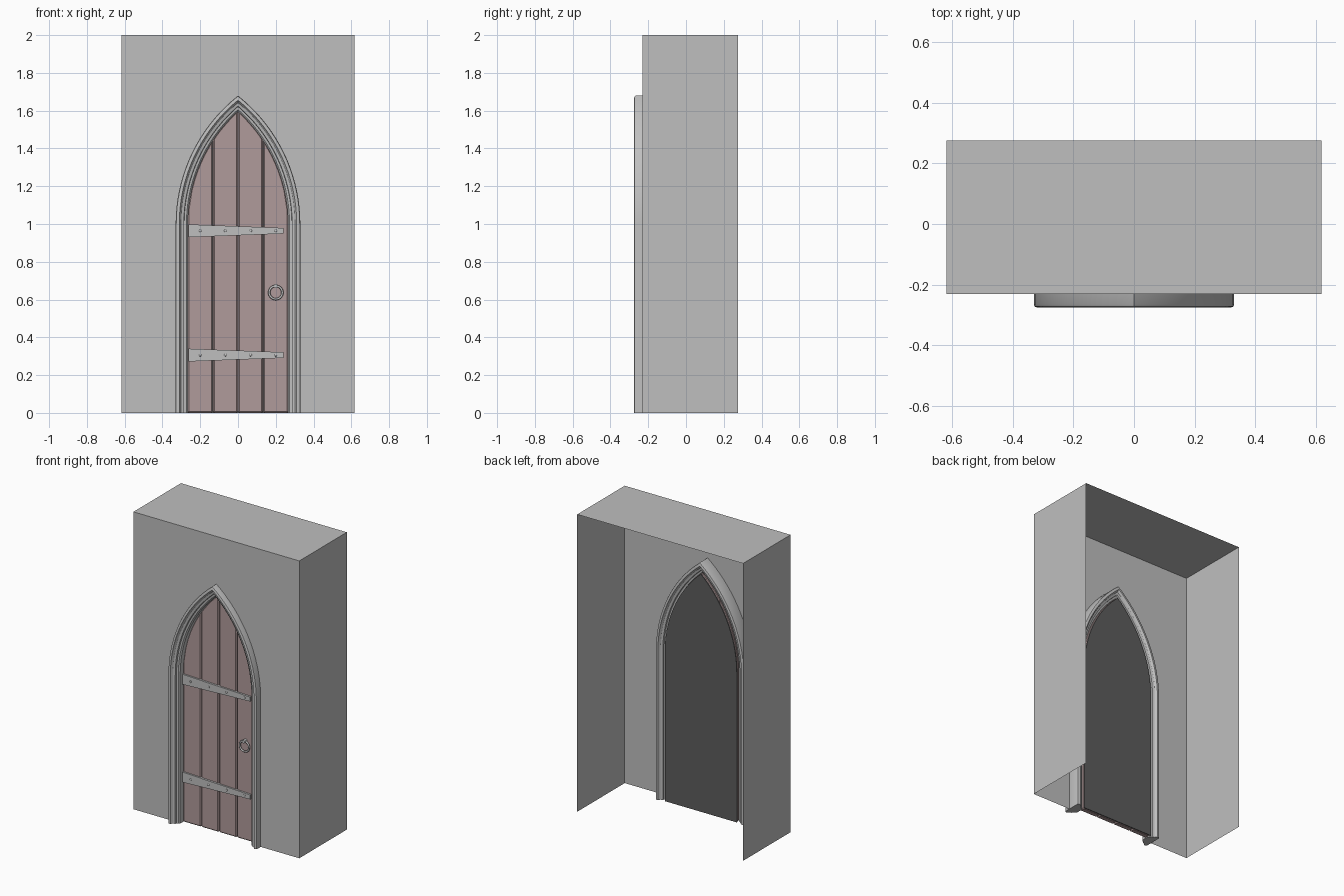
import bpy, bmesh, math
from mathutils import Matrix

if "Cube" in bpy.data.objects:
    bpy.data.objects.remove(bpy.data.objects["Cube"])

HALF, SPRING, CX, R = 0.265, 1.0, -0.535, 0.80   # pointed arch of the door opening


def material(name, rgb):
    m = bpy.data.materials.new(name)
    m.diffuse_color = (*rgb, 1)
    m.use_nodes = True
    m.node_tree.nodes["Principled BSDF"].inputs["Base Color"].default_value = m.diffuse_color
    return m


STONE = material("stone grey", (0.52, 0.52, 0.52))
WOOD = material("dusty red wood", (0.435, 0.325, 0.325))
DARK = material("dark grey", (0.11, 0.11, 0.11))


def finish(bm, name, mat, smooth=False, fix=True):
    if fix:
        bmesh.ops.recalc_face_normals(bm, faces=bm.faces[:])
    me = bpy.data.meshes.new(name)
    bm.to_mesh(me)
    bm.free()
    me.materials.append(mat)
    ob = bpy.data.objects.new(name, me)
    bpy.context.collection.objects.link(ob)
    if smooth:
        bpy.ops.object.select_all(action='DESELECT')
        ob.select_set(True)
        bpy.context.view_layer.objects.active = ob
        bpy.ops.object.shade_smooth_by_angle(angle=math.radians(30))
    return ob


def arch(d, n=18):
    """Arch outline moved outward by d, from bottom right over the apex to bottom left."""
    r = R + d
    top = math.acos(-CX / r)
    right = [(HALF + d, 0)]
    right += [(CX + r * math.cos(top * i / n), SPRING + r * math.sin(top * i / n))
              for i in range(n)]
    apex = (0, SPRING + math.sqrt(r * r - CX * CX))
    return right + [apex] + [(-x, z) for x, z in reversed(right)]


def arch_height(x, d):
    u = abs(x) - CX
    return SPRING + math.sqrt(max(0, (R + d) ** 2 - u * u))


def slab(name, pts, y0, y1, mat):
    """Outline in x, z pulled from y0 (front) to y1 (back)."""
    bm = bmesh.new()
    front = [bm.verts.new((x, y0, z)) for x, z in pts]
    back = [bm.verts.new((x, y1, z)) for x, z in pts]
    bm.faces.new(front)
    bm.faces.new(back[::-1])
    for i in range(len(pts)):
        j = (i + 1) % len(pts)
        bm.faces.new((front[i], back[i], back[j], front[j]))
    return finish(bm, name, mat)


# Wall: open shell of front, sides and top, with the doorway left out
W, FRONT, BACK = 0.617, -0.23, 0.275
bm = bmesh.new()
outline = [(-W, 0), (-W, 2), (W, 2), (W, 0)]
f = [bm.verts.new((x, FRONT, z)) for x, z in outline]
b = [bm.verts.new((x, BACK, z)) for x, z in outline]
hole = [bm.verts.new((x, FRONT, z)) for x, z in arch(0.045)]
bm.faces.new((f + hole)[::-1])
for i in range(3):
    bm.faces.new((f[i], f[i + 1], b[i + 1], b[i]))
bm.normal_update()
for face in bm.faces:
    c, n = face.calc_center_median(), face.normal
    outward = -n.y if abs(n.y) > 0.5 else n.x * c.x + n.z
    if outward < 0:
        face.normal_flip()
finish(bm, "wall", STONE, fix=False)

# Moulded frame: half section mirrored front to back, swept along the arch
MID = -0.21
half = [(0.065, 0.055), (0.062, 0.062), (0.055, 0.065), (0.046, 0.065),
        (0.042, 0.058), (0.036, 0.051), (0.022, 0.047), (0.020, 0.036),
        (0.008, 0.034), (0.000, 0.026)]
section = [(d, MID - h) for d, h in half] + [(d, MID + h) for d, h in reversed(half)]
bm = bmesh.new()
rails = [[bm.verts.new((x, y, z)) for x, z in arch(d)] for d, y in section]
for i, rail in enumerate(rails):
    nxt = rails[(i + 1) % len(rails)]
    for k in range(len(rail) - 1):
        bm.faces.new((rail[k], rail[k + 1], nxt[k + 1], nxt[k]))
bm.faces.new([r[0] for r in rails])
bm.faces.new([r[-1] for r in rails])
finish(bm, "arch_frame", STONE, smooth=True)

# Door planks with bevelled edges that leave grooves between them
DOOR, DOOR_BACK = -0.205, -0.163
edges = [-0.268, -0.133, 0, 0.133, 0.268]
for i in range(4):
    x0, x1 = edges[i] + 0.001, edges[i + 1] - 0.001
    xs = [x0 + (x1 - x0) * k / 8 for k in range(9)]
    pts = [(x1, 0), (x0, 0)] + [(x, arch_height(x, 0.005)) for x in xs]
    plank = slab(f"door_plank_{i + 1}", pts, DOOR, DOOR_BACK, WOOD)
    bev = plank.modifiers.new("bevel", 'BEVEL')
    bev.width, bev.segments = 0.007, 1
    bev.limit_method, bev.angle_limit = 'ANGLE', math.radians(40)

# Dark panel behind the planks
slab("door_back_panel", arch(0.003), DOOR_BACK, DOOR_BACK + 0.006, DARK)

# Tapered hinge straps with one rivet per plank
for name, z in (("upper", 0.964), ("lower", 0.306)):
    slab(f"{name}_hinge_strap",
         [(-0.262, z - 0.034), (0.242, z - 0.015), (0.242, z + 0.015), (-0.262, z + 0.034)],
         DOOR - 0.012, DOOR + 0.004, STONE)
    bm = bmesh.new()
    for x in (-0.2, -0.067, 0.067, 0.2):
        m = (Matrix.Translation((x, DOOR - 0.012, z)) @ Matrix.Diagonal((1, 0.6, 1, 1)))
        bmesh.ops.create_uvsphere(bm, u_segments=10, v_segments=6, radius=0.007, matrix=m)
    finish(bm, f"{name}_strap_rivets", STONE, smooth=True)

# Ring handle with its mount
HX, HZ = 0.2, 0.637
bpy.ops.mesh.primitive_torus_add(major_radius=0.035, minor_radius=0.006,
                                 major_segments=28, minor_segments=8,
                                 location=(HX, DOOR - 0.012, HZ),
                                 rotation=(math.pi / 2, 0, 0))
ring = bpy.context.object
ring.name = "ring_handle"
ring.data.materials.append(STONE)
bpy.ops.object.shade_smooth()

bpy.ops.mesh.primitive_cylinder_add(vertices=14, radius=0.011, depth=0.026,
                                    location=(HX, DOOR - 0.011, HZ + 0.035),
                                    rotation=(math.pi / 2, 0, 0))
mount = bpy.context.object
mount.name = "ring_mount"
mount.data.materials.append(STONE)
bpy.ops.object.shade_smooth_by_angle(angle=math.radians(30))
